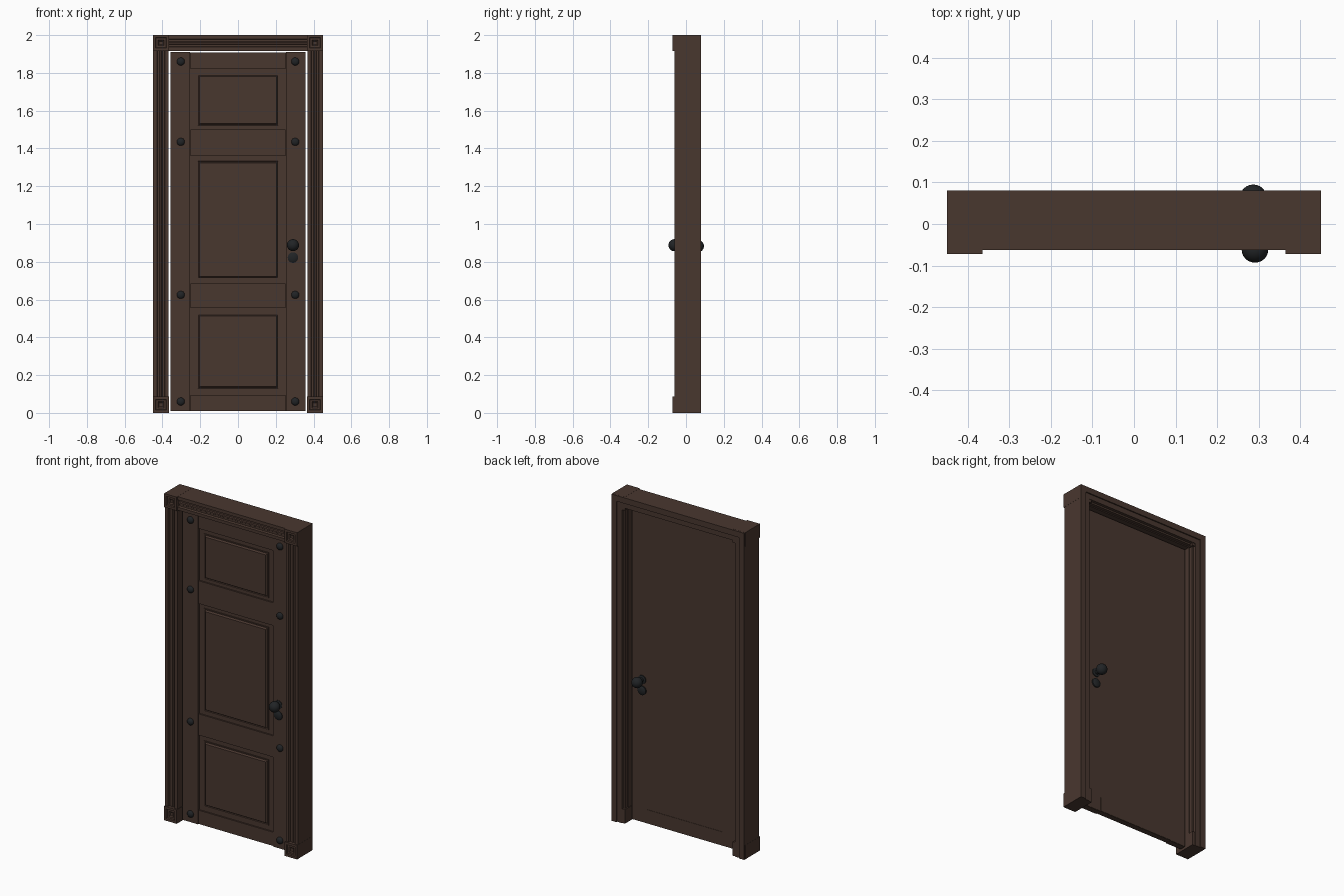
import bpy, bmesh, math
from mathutils import Vector

if "Cube" in bpy.data.objects:
    bpy.data.objects.remove(bpy.data.objects["Cube"])


def material(name, rgb):
    m = bpy.data.materials.new(name)
    m.diffuse_color = (*rgb, 1)
    m.use_nodes = True
    m.node_tree.nodes["Principled BSDF"].inputs["Base Color"].default_value = m.diffuse_color
    return m


WOOD = material("dark brown wood", (0.066, 0.038, 0.028))
IRON = material("black iron", (0.015, 0.017, 0.019))


def finish(bm, name, mat, smooth=False):
    bmesh.ops.recalc_face_normals(bm, faces=bm.faces)
    me = bpy.data.meshes.new(name)
    bm.to_mesh(me)
    bm.free()
    me.materials.append(mat)
    ob = bpy.data.objects.new(name, me)
    bpy.context.collection.objects.link(ob)
    if smooth:
        bpy.context.view_layer.objects.active = ob
        ob.select_set(True)
        bpy.ops.object.shade_smooth_by_angle(angle=math.radians(40))
        ob.select_set(False)
    return ob


def box_bm(x0, x1, y0, y1, z0, z1):
    bm = bmesh.new()
    bmesh.ops.create_cube(bm, size=1)
    for v in bm.verts:
        v.co = Vector((x1 if v.co.x > 0 else x0, y1 if v.co.y > 0 else y0,
                       z1 if v.co.z > 0 else z0))
    bm.normal_update()
    return bm


def box(name, *dims):
    return finish(box_bm(*dims), name, WOOD)


def inset_front(bm, steps):
    """Repeatedly inset the front (-y) face; each step is (thickness, depth inward)."""
    bm.normal_update()
    f = min(bm.faces, key=lambda f: f.calc_center_median().y)
    for t, d in steps:
        bmesh.ops.inset_region(bm, faces=[f], thickness=t, use_even_offset=True)
        for v in f.verts:
            v.co.y += d
        bm.normal_update()


def lathe(name, prof, x, y, z, side, seg=20):
    """Revolve (radius, outward distance) around the y direction."""
    bm = bmesh.new()
    rings = []
    for r, d in prof:
        if r < 1e-6:
            rings.append([bm.verts.new((x, y + side * d, z))])
        else:
            rings.append([bm.verts.new((x + r * math.cos(2 * math.pi * i / seg), y + side * d,
                                        z + r * math.sin(2 * math.pi * i / seg)))
                          for i in range(seg)])
    for a, b in zip(rings, rings[1:]):
        for i in range(seg):
            j = (i + 1) % seg
            if len(b) == 1:
                bm.faces.new((a[i], a[j], b[0]))
            else:
                bm.faces.new((a[i], a[j], b[j], b[i]))
    bm.faces.new(rings[0])
    return finish(bm, name, IRON, True)


# Door casing: one moulded profile (inward offset, y) swept round with mitred corners
profile = [(0, .08), (0, -.062), (.02, -.062), (.024, -.05), (.034, -.05), (.038, -.056),
           (.046, -.056), (.05, -.05), (.06, -.05), (.064, -.062), (.083, -.062),
           (.083, .035), (.077, .035), (.077, .055), (.067, .055), (.067, .073),
           (.035, .073), (.035, .08)]
bm = bmesh.new()
stations = []
for sx, top in ((-1, 0), (-1, 1), (1, 1), (1, 0)):
    stations.append([bm.verts.new((sx * (.45 - u), y, (2 - u) if top else 0)) for u, y in profile])
n = len(profile)
for a, b in zip(stations, stations[1:]):
    for i in range(n):
        j = (i + 1) % n
        bm.faces.new((a[i], a[j], b[j], b[i]))
bm.faces.new(stations[0])
bm.faces.new(stations[-1])
finish(bm, "door_casing", WOOD)

# Corner blocks with a stepped square recess
for sx in (-1, 1):
    for z0, z1, level in ((0, .086, "lower"), (1.917, 2.0005, "upper")):
        xa, xb = sorted((sx * .365, sx * .4505))
        bm = box_bm(xa, xb, -.072, .07, z0, z1)
        inset_front(bm, [(.014, 0), (.003, .007), (.01, 0), (.006, .006)])
        finish(bm, f"{level}_corner_block", WOOD)

# Door leaf: backing board, stiles and rails
BACK, FIELD, FRONT = .013, -.013, -.022
box("door_board", -.357, .357, FIELD, BACK, .01, 1.909)
for sx in (-1, 1):
    xa, xb = sorted((sx * .253, sx * .358))
    box("stile", xa, xb, FRONT - .003, BACK - .002, .009, 1.91)
for z0, z1 in ((.011, .095), (.555, .685), (1.36, 1.50), (1.82, 1.908)):
    box("rail", -.252, .252, FRONT, 0, z0, z1)
box("back_kick_plate", -.253, .253, 0, BACK + .002, .011, .095)

# Raised panels with a bevelled edge and moulding
for z0, z1 in ((.125, .527), (.708, 1.338), (1.517, 1.795)):
    bm = box_bm(-.218, .218, -.017, 0, z0, z1)
    inset_front(bm, [(.005, 0), (.003, .005), (.007, -.011)])
    finish(bm, "raised_panel", WOOD)

# Iron studs on the stiles
dome = [(.021 * math.cos(a), .003 + .013 * math.sin(a))
        for a in [i * math.pi / 10 for i in range(5)]]
for x in (-.303, .303):
    for z in (.06, .625, 1.435, 1.86):
        lathe("stud", [(.021, -.004)] + dome + [(0, .016)], x, FRONT - .003, z, -1, 14)

# Knobs and keyhole covers on both sides
for side, y, x, z in ((-1, FRONT, .291, .888), (1, BACK, .287, .883)):
    reach = .093 if side < 0 else .095
    c = reach - abs(y) - .031
    ball = [(.032 * math.cos(a), c + .031 * math.sin(a))
            for a in [math.radians(t) for t in range(-60, 90, 15)]]
    lathe("knob", [(.026, -.004), (.026, .005), (.013, .008)] + ball + [(0, c + .031)],
          x, y, z, side)
    lathe("keyhole_cover", [(.028, -.004), (.028, .007), (.022, .011), (.012, .014), (0, .015)],
          x, y, z - .066, side)
